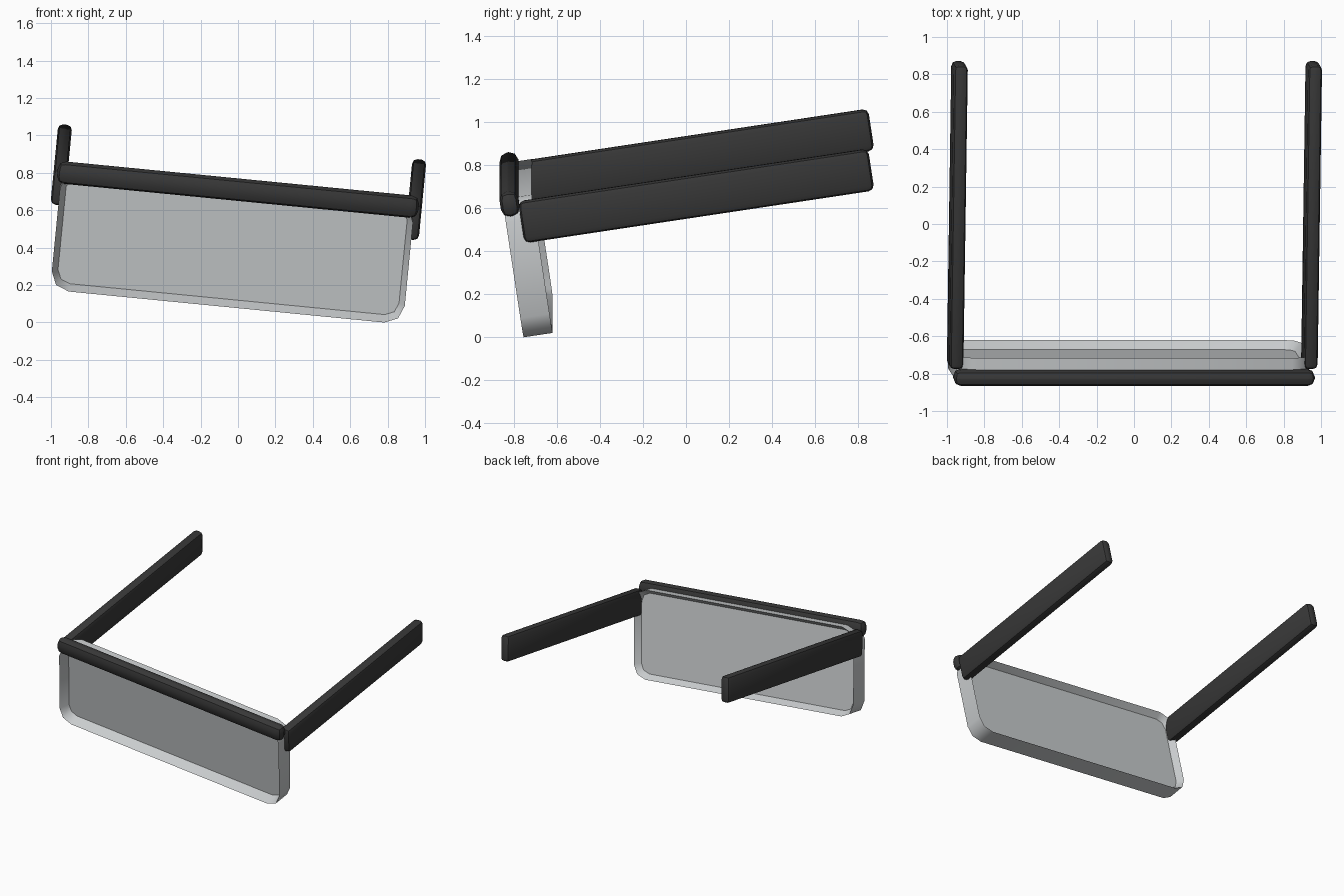
import bpy
import bmesh
from math import radians, sin, cos, pi
from mathutils import Matrix, Vector

cube = bpy.data.objects.get("Cube")
if cube:
    bpy.data.objects.remove(cube)

# The whole pair of glasses is tipped back and rolled to one side
TILT = (Matrix.Translation((0, -0.82, 0.71))
        @ Matrix.Rotation(radians(5.6), 4, 'Y')
        @ Matrix.Rotation(radians(8.6), 4, 'X'))


def material(name, color):
    mat = bpy.data.materials.new(name)
    mat.use_nodes = True
    shader = mat.node_tree.nodes["Principled BSDF"]
    shader.inputs["Base Color"].default_value = (*color[:3], 1)
    shader.inputs["Alpha"].default_value = color[3]
    mat.diffuse_color = color
    return mat


black = material("frame black", (0.04, 0.04, 0.04, 1))
clear = material("lens grey", (0.58, 0.6, 0.61, 0.75))


def add_object(name, bm, mat, smooth_angle):
    bmesh.ops.recalc_face_normals(bm, faces=bm.faces[:])
    mesh = bpy.data.meshes.new(name)
    bm.to_mesh(mesh)
    bm.free()
    mesh.materials.append(mat)
    obj = bpy.data.objects.new(name, mesh)
    bpy.context.collection.objects.link(obj)
    obj.matrix_world = TILT
    bpy.ops.object.select_all(action='DESELECT')
    obj.select_set(True)
    bpy.context.view_layer.objects.active = obj
    bpy.ops.object.shade_smooth_by_angle(angle=radians(smooth_angle))


def rounded_box(name, size, center, bevel):
    bm = bmesh.new()
    bmesh.ops.create_cube(bm, size=1)
    bmesh.ops.scale(bm, vec=size, verts=bm.verts)
    bmesh.ops.bevel(bm, geom=bm.edges[:], offset=bevel, segments=2,
                    profile=0.5, affect='EDGES')
    bmesh.ops.translate(bm, vec=center, verts=bm.verts)
    add_object(name, bm, black, 35)


# Brow bar and the two straight temples
rounded_box("brow_bar", (1.94, 0.088, 0.12), (0, 0, 0), 0.04)
for side, x in (("left", 0.95), ("right", -0.953)):
    rounded_box(side + "_temple", (0.075, 1.645, 0.196), (x, 0.864, -0.09), 0.027)


# Shield lens: a shallow rim around a thin inset panel
def rounded_outline(inset, radius):
    half_w, half_h = 0.948 - inset, 0.3265 - inset
    points = []
    for corner, (sx, sz) in enumerate(((1, 1), (-1, 1), (-1, -1), (1, -1))):
        for step in range(3):
            a = corner * pi / 2 + step * pi / 4
            points.append((sx * (half_w - radius) + radius * cos(a),
                           sz * (half_h - radius) + radius * sin(a) - 0.3065))
    return points


bm = bmesh.new()
loops = []
for y, inset, radius in ((0.04, 0.032, 0.07), (-0.03, 0, 0.1),
                         (0.107, 0, 0.1), (0.06, 0.032, 0.07)):
    loops.append([bm.verts.new(Vector((x, y, z)))
                  for x, z in rounded_outline(inset, radius)])
for a, b in zip(loops, loops[1:]):
    for i in range(len(a)):
        j = (i + 1) % len(a)
        bm.faces.new((a[i], a[j], b[j], b[i]))
bm.faces.new(loops[0])
bm.faces.new(loops[-1])
add_object("shield_lens", bm, clear, 50)
